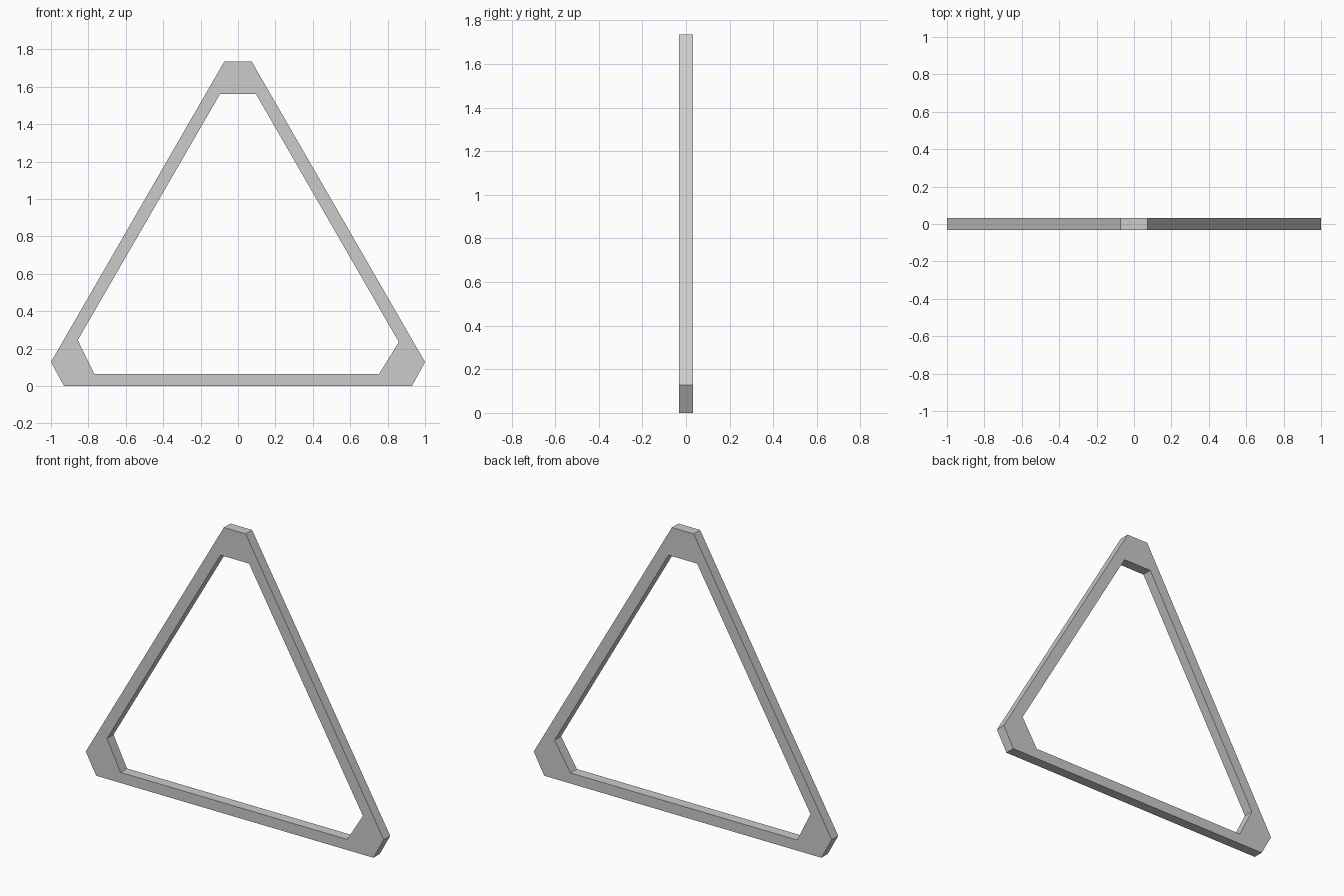
import bpy, bmesh

if "Cube" in bpy.data.objects:
    bpy.data.objects.remove(bpy.data.objects["Cube"])

HALF_DEPTH = 0.031

# Outer and inner outlines (x, z), matched corner to corner
outer = [(-0.93, 0.0), (0.93, 0.0), (1.0, 0.128),
         (0.073, 1.735), (-0.073, 1.735), (-1.0, 0.128)]
inner = [(-0.767, 0.064), (0.754, 0.064), (0.86, 0.235),
         (0.096, 1.561), (-0.096, 1.561), (-0.857, 0.245)]

bm = bmesh.new()


def ring(points, y):
    return [bm.verts.new((x, y, z)) for x, z in points]


def bridge(a, b):
    n = len(a)
    for i in range(n):
        j = (i + 1) % n
        bm.faces.new((a[i], a[j], b[j], b[i]))


# Front face, hole walls, back face and outer walls
loops = [ring(outer, -HALF_DEPTH), ring(inner, -HALF_DEPTH),
         ring(inner, HALF_DEPTH), ring(outer, HALF_DEPTH)]
for k in range(4):
    bridge(loops[k], loops[(k + 1) % 4])

bmesh.ops.recalc_face_normals(bm, faces=bm.faces)
mesh = bpy.data.meshes.new("triangular_frame")
bm.to_mesh(mesh)
bm.free()
frame = bpy.data.objects.new("triangular_frame", mesh)
bpy.context.collection.objects.link(frame)
